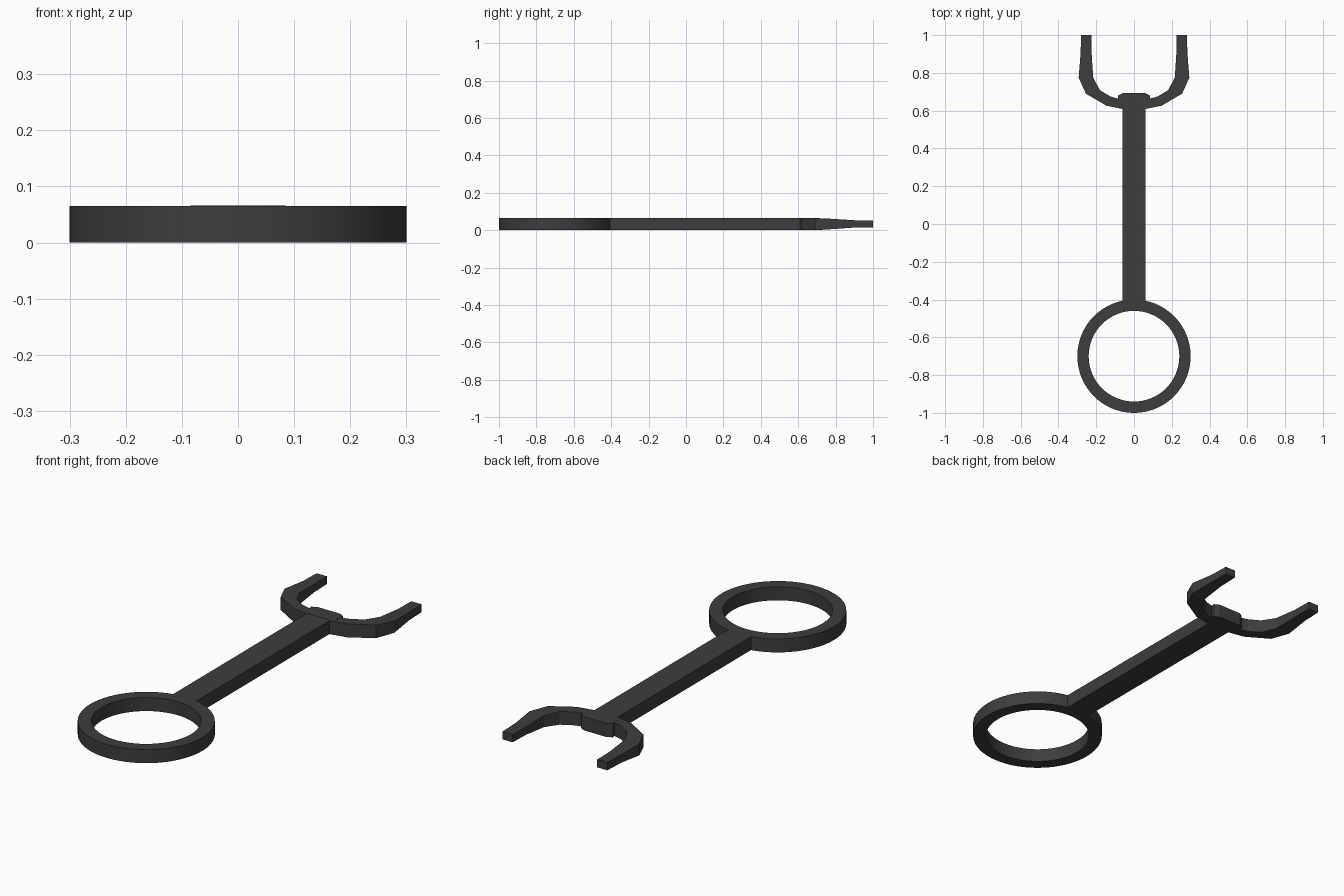
import bpy, bmesh, math

if "Cube" in bpy.data.objects:
    bpy.data.objects.remove(bpy.data.objects["Cube"])

T = 0.065  # plate thickness
dark = bpy.data.materials.new("dark_steel")
dark.diffuse_color = (0.05, 0.045, 0.047, 1)
dark.use_nodes = True
dark.node_tree.nodes["Principled BSDF"].inputs["Base Color"].default_value = dark.diffuse_color


def add_object(name, bm):
    bmesh.ops.recalc_face_normals(bm, faces=bm.faces[:])
    me = bpy.data.meshes.new(name)
    bm.to_mesh(me)
    bm.free()
    me.materials.append(dark)
    ob = bpy.data.objects.new(name, me)
    bpy.context.collection.objects.link(ob)
    return ob


def skin(bm, sections, closed=False):
    """Join equal four-corner sections into a bar, capping open ends."""
    rings = [[bm.verts.new(p) for p in s] for s in sections]
    for i in range(len(rings) - (not closed)):
        a, b = rings[i], rings[(i + 1) % len(rings)]
        for j in range(4):
            k = (j + 1) % 4
            bm.faces.new((a[j], a[k], b[k], b[j]))
    if not closed:
        bm.faces.new(rings[0])
        bm.faces.new(rings[-1])


def prism(name, outline, z0, z1):
    bm = bmesh.new()
    face = bm.faces.new([bm.verts.new((x, y, z0)) for x, y in outline])
    out = bmesh.ops.extrude_face_region(bm, geom=[face])
    for v in out["geom"]:
        if isinstance(v, bmesh.types.BMVert):
            v.co.z = z1
    return add_object(name, bm)


# Closed ring end
bm = bmesh.new()
sections = []
for i in range(64):
    c, s = math.cos(math.tau * i / 64), math.sin(math.tau * i / 64)
    sections.append([(r * c, -0.7 + r * s, z)
                     for r, z in ((0.24, 0), (0.3, 0), (0.3, T), (0.24, T))])
skin(bm, sections, closed=True)
ring = add_object("ring_end", bm)
bpy.context.view_layer.objects.active = ring
ring.select_set(True)
bpy.ops.object.shade_smooth_by_angle(angle=math.radians(30))

# Straight handle
prism("handle", [(-0.062, -0.445), (0.062, -0.445), (0.062, 0.63), (-0.062, 0.63)], 0, T)

# Open jaw: inner edge, outer edge, bottom and top, swept tip to tip
half = [
    ((0.0, 0.655), (0.0, 0.61), 0, T),
    ((0.07, 0.66), (0.065, 0.61), 0, T),
    ((0.125, 0.675), (0.145, 0.626), 0, T),
    ((0.18, 0.708), (0.255, 0.69), 0.001, T - 0.001),
    ((0.216, 0.775), (0.293, 0.775), 0.005, 0.061),
    ((0.224, 0.9), (0.283, 0.9), 0.014, 0.053),
    ((0.226, 1.0), (0.28, 1.0), 0.015, 0.053),
]
path = [(s, st) for s, sts in ((-1, half[:0:-1]), (1, half)) for st in sts]
bm = bmesh.new()
skin(bm, [[(s * i[0], i[1], z0), (s * o[0], o[1], z0),
           (s * o[0], o[1], z1), (s * i[0], i[1], z1)]
          for s, (i, o, z0, z1) in path])
add_object("open_jaw", bm)

# Reinforcing pad in the throat of the jaw
right = [(0.055, 0.615), (0.08, 0.635), (0.085, 0.68), (0.06, 0.693)]
prism("throat_pad", right + [(-x, y) for x, y in reversed(right)], 0, T + 0.001)
